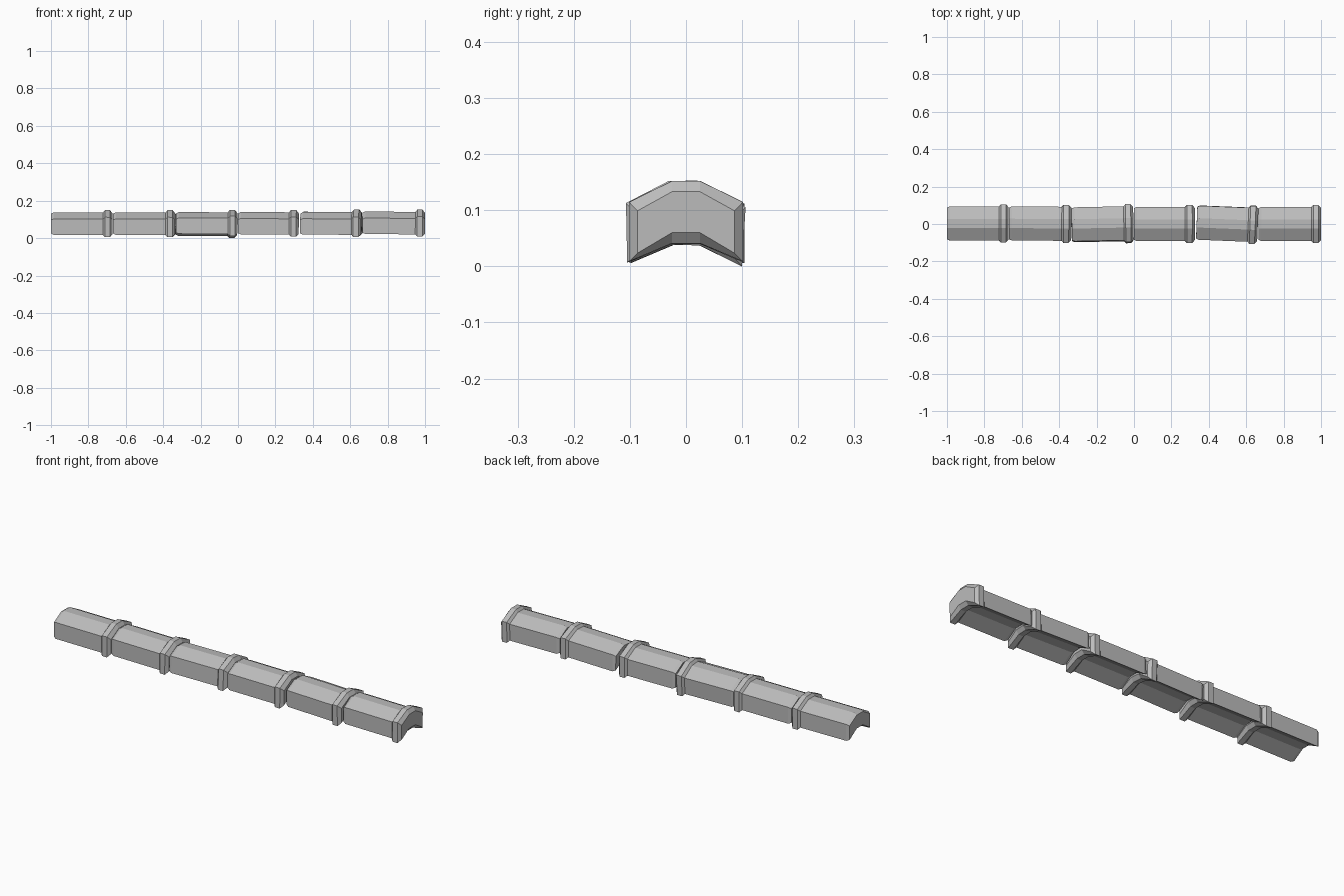
import bpy, bmesh
from mathutils import Matrix, Vector

if "Cube" in bpy.data.objects:
    bpy.data.objects.remove(bpy.data.objects["Cube"])

clay = bpy.data.materials.new("grey_clay")
clay.diffuse_color = (0.5, 0.5, 0.5, 1)
clay.use_nodes = True
clay.node_tree.nodes["Principled BSDF"].inputs["Base Color"].default_value = clay.diffuse_color


def section(g):
    """Chevron cross-section (y, z) about the tile axis, grown outward by g."""
    w, f = 0.091 + g * 0.8, 0.025
    return [(-w, -0.062 - g * 0.8), (-w, 0.023 + g * 0.8), (-f, 0.058 + g),
            (f, 0.058 + g), (w, 0.023 + g * 0.8), (w, -0.062 - g * 0.8),
            (f, -0.027 - g), (-f, -0.027 - g)]


def ridge_tile(name, x0, x1, y=0.0, z=0.08, roll=0.0, yaw=0.0, pitch=0.006):
    """Solid ridge tile with a bevelled start and a raised collar at its far end."""
    h = (x1 - x0) / 2
    rings = [(-h, -0.008), (-h + 0.015, 0), (h - 0.052, 0), (h - 0.042, 0.013),
             (h - 0.014, 0.013), (h, -0.006)]
    bm = bmesh.new()
    loops = [[bm.verts.new((x, a, b)) for a, b in section(g)] for x, g in rings]
    for p, q in zip(loops, loops[1:]):
        for i in range(8):
            j = (i + 1) % 8
            bm.faces.new((p[i], p[j], q[j], q[i]))
    # end caps, split into convex quads
    for ring in (loops[0], loops[-1]):
        for ids in ((0, 1, 2, 7), (7, 2, 3, 6), (6, 3, 4, 5)):
            bm.faces.new([ring[i] for i in ids])
    bmesh.ops.recalc_face_normals(bm, faces=bm.faces)
    mesh = bpy.data.meshes.new(name)
    # slight hand-laid misalignment
    bm.transform(Matrix.Translation(Vector(((x0 + x1) / 2, y, z)))
                 @ Matrix.Rotation(yaw, 4, 'Z') @ Matrix.Rotation(pitch, 4, 'Y')
                 @ Matrix.Rotation(roll, 4, 'X'))
    bm.to_mesh(mesh)
    bm.free()
    mesh.materials.append(clay)
    bpy.context.collection.objects.link(bpy.data.objects.new(name, mesh))


# row of six tiles along the ridge
ridge_tile("ridge_tile_1", -1.0, -0.67, y=0.003, z=0.079)
ridge_tile("ridge_tile_2", -0.668, -0.335, y=0.002, z=0.079, yaw=-0.008)
ridge_tile("ridge_tile_3", -0.333, -0.003, z=0.079, roll=-0.06, yaw=0.02)
ridge_tile("ridge_tile_4", 0.0, 0.325, z=0.081, pitch=0.008)
ridge_tile("ridge_tile_5", 0.335, 0.662, y=0.001, z=0.082, roll=0.02, yaw=-0.04, pitch=0.004)
ridge_tile("ridge_tile_6", 0.665, 1.0, z=0.083, pitch=0.012)
